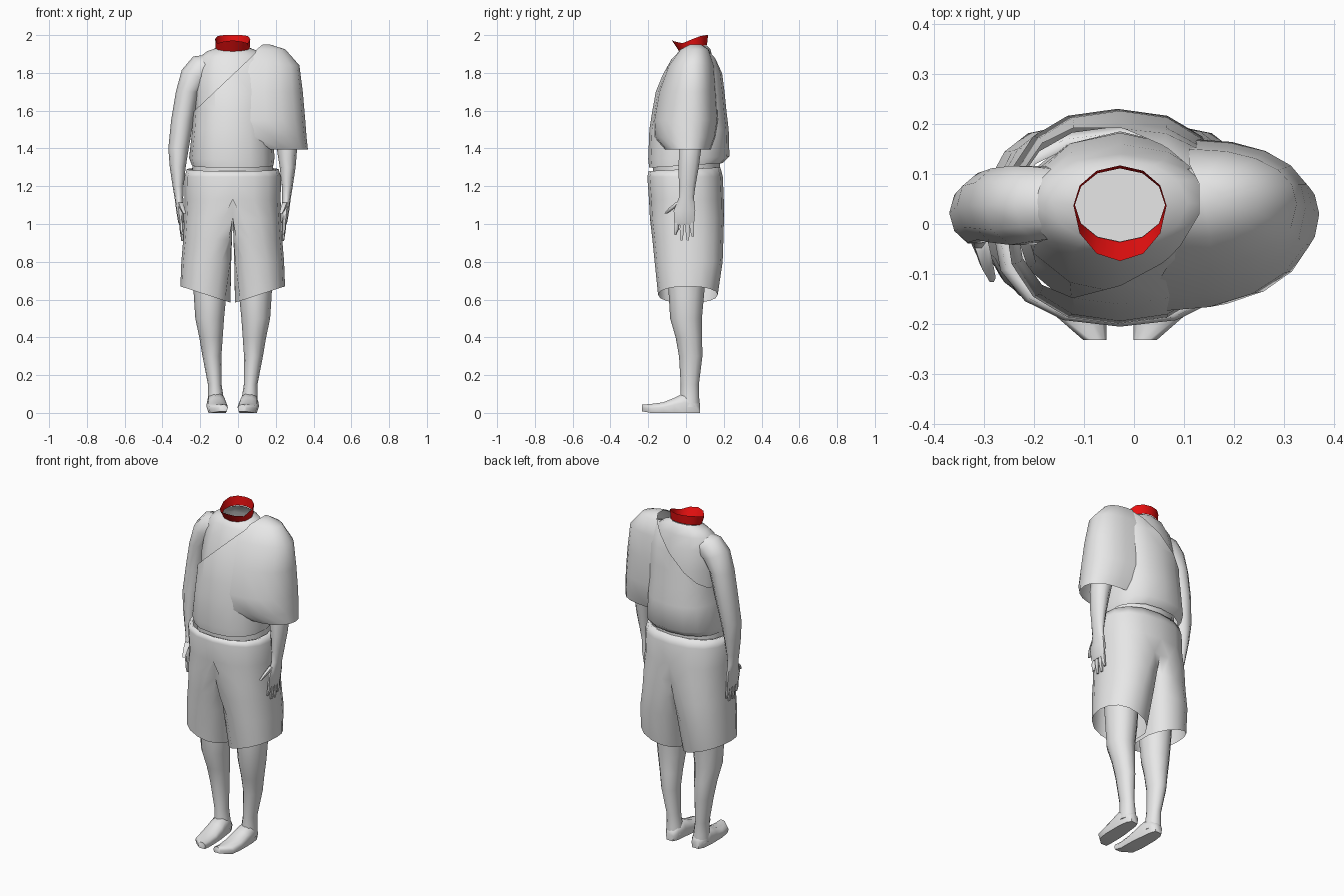
import bpy, bmesh, math
from mathutils import Vector

if "Cube" in bpy.data.objects:
    bpy.data.objects.remove(bpy.data.objects["Cube"])

MID = -0.028  # mirror plane of the body


def material(name, rgb):
    m = bpy.data.materials.new(name)
    m.diffuse_color = (*rgb, 1)
    m.use_nodes = True
    m.node_tree.nodes["Principled BSDF"].inputs["Base Color"].default_value = m.diffuse_color
    return m


GREY = material("pale_grey", (0.8, 0.8, 0.8))
RED = material("red", (0.8, 0.005, 0.005))


def finish(name, bm, mat, angle=60):
    bmesh.ops.recalc_face_normals(bm, faces=bm.faces)
    me = bpy.data.meshes.new(name)
    bm.to_mesh(me)
    bm.free()
    me.materials.append(mat)
    ob = bpy.data.objects.new(name, me)
    bpy.context.collection.objects.link(ob)
    bpy.ops.object.select_all(action='DESELECT')
    ob.select_set(True)
    bpy.context.view_layer.objects.active = ob
    bpy.ops.object.shade_smooth_by_angle(angle=math.radians(angle))
    return ob


def ellipse(cx, cy, z, rx, ry, tilt=0, n=12, power=1.0):
    """Horizontal ring; tilt raises the back, power below 1 makes it boxier."""
    ring = []
    for i in range(n):
        a = 2 * math.pi * i / n
        c = math.copysign(abs(math.cos(a)) ** power, math.cos(a))
        s = math.copysign(abs(math.sin(a)) ** power, math.sin(a))
        ring.append((cx + rx * c, cy + ry * s, z + tilt * s))
    return ring


def loft(rings, side=1, mid=MID, cap_first=False, cap_last=False, closed=True):
    """Skin a stack of point rings; x is measured from the mirror plane."""
    bm = bmesh.new()
    vs = [[bm.verts.new((mid + side * x, y, z)) for x, y, z in r] for r in rings]
    n = len(vs[0])
    for a, b in zip(vs, vs[1:]):
        for i in range(n if closed else n - 1):
            j = (i + 1) % n
            bm.faces.new((a[i], a[j], b[j], b[i]))
    if cap_first:
        bm.faces.new(vs[0])
    if cap_last:
        bm.faces.new(vs[-1])
    return bm


# Bare torso, open at the neck
torso = [(0, .01, 1.2, .215, .175), (0, 0, 1.33, .212, .18), (0, .01, 1.5, .195, .175),
         (0, .022, 1.7, .2, .16), (0, .035, 1.82, .195, .125), (0, .04, 1.885, .175, .1),
         (0, .042, 1.915, .135, .087, .01), (0, .038, 1.93, .09, .073, .015)]
finish("torso", loft([ellipse(*r) for r in torso], cap_first=True), GREY)

# Red collar round the neck opening, flared forward with a wavy rim
low = ellipse(0, .038, 1.93, .09, .073, .018)
heights = (1.98, 1.995, 2.0, 2.0, 2.0, 1.995, 1.98, 1.957, 1.966, 1.972, 1.966, 1.957)
rim = []
for i, z in enumerate(heights):
    a = 2 * math.pi * i / 12
    s = math.sin(a)
    rim.append((.093 * math.cos(a), .037 + (.08 if s > 0 else .111) * s, z))
finish("collar", loft([low, rim]), RED)

# Draped top, cut along a diagonal neckline
drape = [(0, 0, 1.31, .216, .195, .012), (-.005, .015, 1.35, .226, .215, .008),
         (0, .016, 1.5, .214, .21), (0, .018, 1.6, .208, .196), (0, .022, 1.7, .21, .182),
         (0, .036, 1.8, .207, .155), (.01, .04, 1.87, .195, .125), (.03, .045, 1.92, .16, .09),
         (.1, .05, 1.95, .07, .05)]
bm = loft([ellipse(*(r + (0,))[:6], 16, .85) for r in drape])
bmesh.ops.bisect_plane(bm, geom=bm.verts[:] + bm.edges[:] + bm.faces[:],
                       plane_co=(-.23, 0, 1.6), plane_no=Vector((-.35, 0, .37)).normalized(),
                       clear_outer=True)
finish("draped_top", bm, GREY)

# Wide hanging sleeve wrapped round the side of the draped top:
# height, outer x, outer y, front seam x and y, back seam x and y
sleeve = [(1.95, .17, .05, .13, .02, .13, .08), (1.925, .25, .05, .10, -.03, .11, .12),
          (1.84, .325, .04, .06, -.095, .11, .15), (1.7, .343, .035, .03, -.148, .11, .16),
          (1.55, .356, .03, .04, -.175, .11, .17), (1.46, .363, .025, .09, -.168, .13, .155),
          (1.395, .37, .02, .17, -.11, .165, .13)]
rings = []
for z, xo, yc, fx, fy, bx, by in sleeve:
    ring = []
    for i in range(11):
        a = math.pi * i / 10
        ex, ey = (fx, fy) if i <= 5 else (bx, by)
        ring.append((ex + (xo - ex) * math.sin(a) ** .9, yc + (ey - yc) * abs(math.cos(a)) ** .9, z))
    rings.append(ring)
finish("sleeve", loft(rings, mid=0, cap_first=True, closed=False), GREY)

# Shorts: two mirrored halves, inner points clamped to the middle plane
shorts = [(0, -.01, 1.285, .225, .175, .01), (0, -.008, 1.29, .243, .19, .01),
          (0, -.005, 1.25, .255, .2), (0, .002, 1.13, .254, .198),
          (.05, .005, 1.03, .206, .196), (.09, .01, .92, .172, .188), (.122, .014, .8, .15, .18),
          (.14, .01, .62, .137, .158)]
bm = bmesh.new()
for side in (-1, 1):
    rings = []
    for k, r in enumerate(shorts):
        gap = (0, 0, 0, 0, 0, .004, .008, .012)[k]
        power = .85 if k < 5 else .93
        ring = [(max(gap, x), y, z) for x, y, z in ellipse(*(r + (0,))[:6], 16, power)]
        if k == 7:  # hem rises to the outside
            ring = [(x, y, .58 + .09 * x / .277) for x, y, z in ring]
        rings.append(ring)
    half = loft(rings, side)
    inner = [f for f in half.faces if all(abs(v.co.x - MID) < 1e-4 for v in f.verts)]
    bmesh.ops.delete(half, geom=inner, context='FACES')
    tmp = bpy.data.meshes.new("half")
    half.to_mesh(tmp)
    half.free()
    bm.from_mesh(tmp)
    bpy.data.meshes.remove(tmp)
bmesh.ops.remove_doubles(bm, verts=bm.verts, dist=1e-4)
finish("shorts", bm, GREY, 120)

# Arm: (x, y, height, half width, half depth, lean of the ring toward the shoulder)
arm = [(.11, .04, 1.83, .005, .07, .07), (.155, .04, 1.82, .055, .078, .066),
       (.196, .037, 1.785, .074, .083, .03), (.237, .037, 1.7, .064, .078, 0),
       (.266, .035, 1.55, .06, .07, 0), (.287, .022, 1.4, .054, .062, 0),
       (.291, .014, 1.3, .042, .056, 0), (.289, .006, 1.2, .029, .046, 0),
       (.285, .002, 1.14, .023, .042, 0), (.279, -.008, 1.07, .02, .06, 0),
       (.274, -.01, 1.01, .015, .056, 0), (.272, -.01, .995, .011, .05, 0)]
# Fingers: y position at the root, y position at the tip, tip height
fingers = [(-.046, -.058, .945), (-.02, -.024, .912), (.006, .01, .91), (.028, .036, .935)]
leg = [(.12, .005, .95, .1, .12), (.12, .002, .62, .086, .093), (.122, 0, .5, .076, .084),
       (.115, .015, .4, .062, .07), (.11, .025, .3, .05, .062), (.095, .02, .15, .036, .048),
       (.09, .02, .08, .042, .05), (.088, .02, .03, .046, .052)]
# Foot sections from heel to toe: x, height, y, half width, half height
foot = [(.085, .03, .073, .025, .022), (.087, .045, .045, .042, .042), (.087, .055, -.01, .05, .05),
        (.084, .044, -.06, .054, .036), (.082, .031, -.12, .056, .025), (.077, .025, -.185, .05, .022),
        (.05, .026, -.232, .023, .018)]

for side, word in ((-1, "right"), (1, "left")):
    rings = []
    for cx, cy, z, rx, ry, lean in arm:
        rings.append([(x, y, z + lean * (x - cx) / rx) for x, y, _ in ellipse(cx, cy, z, rx, ry, 0, 10)])
    finish(word + "_arm", loft(rings, side, cap_first=True, cap_last=True), GREY)
    for k, (y0, y1, z1) in enumerate(fingers):
        rings = [ellipse(.273, y0, 1.02, .011, .014, 0, 6),
                 ellipse(.271, (y0 + y1) / 2, .97, .01, .013, 0, 6),
                 ellipse(.266, y1, z1, .006, .007, 0, 6)]
        finish(f"{word}_finger_{k + 1}", loft(rings, side, cap_last=True), GREY)
    thumb = [ellipse(.279, -.035, 1.115, .016, .022, 0, 6), ellipse(.268, -.075, 1.085, .014, .018, 0, 6),
             ellipse(.256, -.108, 1.055, .008, .009, 0, 6)]
    finish(word + "_thumb", loft(thumb, side, cap_first=True, cap_last=True), GREY)
    finish(word + "_leg", loft([ellipse(*r) for r in leg], side, cap_first=True, cap_last=True), GREY)
    rings = []
    for cx, cz, y, rx, rz in foot:
        ring = [(x, y, max(0, z)) for x, z, _ in ellipse(cx, cz, 0, rx, rz * 1.06, 0, 10)]
        for i in (6, 7, 8, 9):  # flat sole
            ring[i] = (ring[i][0], y, .008 if y < -.2 else 0)
        rings.append(ring)
    finish(word + "_foot", loft(rings, side, cap_first=True, cap_last=True), GREY)
